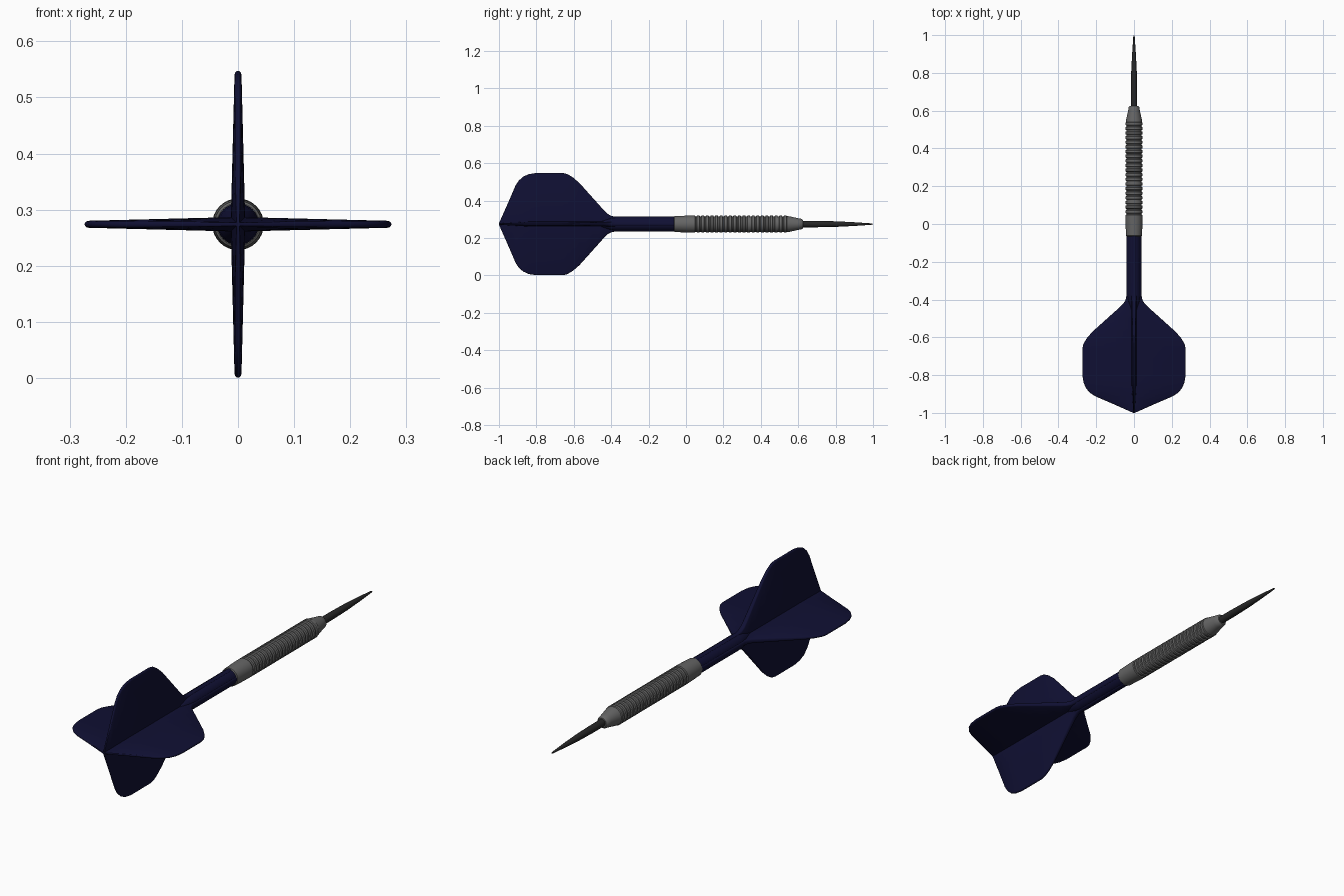
import bpy, bmesh
from math import cos, sin, pi, radians
from mathutils import Matrix

if "Cube" in bpy.data.objects:
    bpy.data.objects.remove(bpy.data.objects["Cube"])

AXIS_Z = 0.274


def material(name, rgb):
    m = bpy.data.materials.new(name)
    m.diffuse_color = (*rgb, 1)
    m.use_nodes = True
    m.node_tree.nodes["Principled BSDF"].inputs["Base Color"].default_value = m.diffuse_color
    return m


navy = material("navy", (0.005, 0.005, 0.033))
steel = material("steel", (0.13, 0.13, 0.13))
black = material("dark_steel", (0.02, 0.02, 0.02))


def finish(bm, name, mat, angle=35):
    bmesh.ops.recalc_face_normals(bm, faces=bm.faces)
    me = bpy.data.meshes.new(name)
    bm.to_mesh(me)
    bm.free()
    me.materials.append(mat)
    ob = bpy.data.objects.new(name, me)
    ob.location.z = AXIS_Z
    bpy.context.collection.objects.link(ob)
    bpy.ops.object.select_all(action='DESELECT')
    ob.select_set(True)
    bpy.context.view_layer.objects.active = ob
    bpy.ops.object.shade_smooth_by_angle(angle=radians(angle))
    return ob


def loft(bm, rings):
    """Skin closed rings of points and cap both ends."""
    vs = [[bm.verts.new(p) for p in ring] for ring in rings]
    n = len(vs[0])
    for a, b in zip(vs, vs[1:]):
        for i in range(n):
            j = (i + 1) % n
            bm.faces.new((a[i], a[j], b[j], b[i]))
    bm.faces.new(vs[0])
    bm.faces.new(vs[-1])


def lathe(name, profile, mat, sides=32):
    """Turn (y, radius) points about the long axis."""
    bm = bmesh.new()
    loft(bm, [[(r * cos(2 * pi * i / sides), y, r * sin(2 * pi * i / sides))
               for i in range(sides)] for y, r in profile])
    return finish(bm, name, mat)


# Steel point
lathe("point", [(0.60, 0.017), (0.70, 0.017), (0.80, 0.015), (0.90, 0.010),
                (0.96, 0.006), (0.99, 0.004), (1.0, 0.001)], black)

# Barrel with ring grips
grip = []
rings, start, pitch = 20, 0.05, 0.0245
for k in range(rings):
    y = start + k * pitch
    grip += [(y, 0.041), (y + 0.006, 0.041), (y + 0.009, 0.046),
             (y + 0.0215, 0.046), (y + pitch - 0.0005, 0.041)]
lathe("barrel", [(-0.065, 0.038), (-0.062, 0.042), (0.0, 0.045), (0.048, 0.046)]
      + grip + [(0.541, 0.043), (0.555, 0.041), (0.60, 0.031),
                (0.618, 0.028), (0.625, 0.022), (0.625, 0.012)], steel)

# Shaft
lathe("shaft", [(-0.52, 0.004), (-0.44, 0.022), (-0.40, 0.034),
                (-0.37, 0.037), (-0.05, 0.037)], navy)

# Four flights, tapering in thickness and running on as ribs along the shaft
outline = [(-1.0, 0.004), (-0.955, 0.105), (-0.912, 0.205), (-0.895, 0.232),
           (-0.87, 0.254), (-0.84, 0.267), (-0.80, 0.2735), (-0.66, 0.2735),
           (-0.635, 0.268), (-0.605, 0.250), (-0.57, 0.220), (-0.50, 0.142),
           (-0.44, 0.075), (-0.42, 0.055), (-0.40, 0.044), (-0.38, 0.040),
           (-0.06, 0.040)]


def fin_ring(y, R):
    root = 0.013 * min(1, 0.25 + (y + 1) * 5)
    tip = root * (1 - 0.52 * R / 0.2735)
    e = min(0.007, R * 0.4)
    half = [(0, root), (R - e, tip), (R - 0.4 * e, tip * 0.8), (R - 0.1 * e, tip * 0.4)]
    return ([(t, y, r) for r, t in half] + [(0, y, R)]
            + [(-t, y, r) for r, t in reversed(half)])


for k, name in enumerate(("top", "right", "bottom", "left")):
    bm = bmesh.new()
    loft(bm, [fin_ring(y, R) for y, R in outline])
    bmesh.ops.rotate(bm, verts=bm.verts, matrix=Matrix.Rotation(k * pi / 2, 3, 'Y'))
    finish(bm, "flight_" + name, navy, 50)
